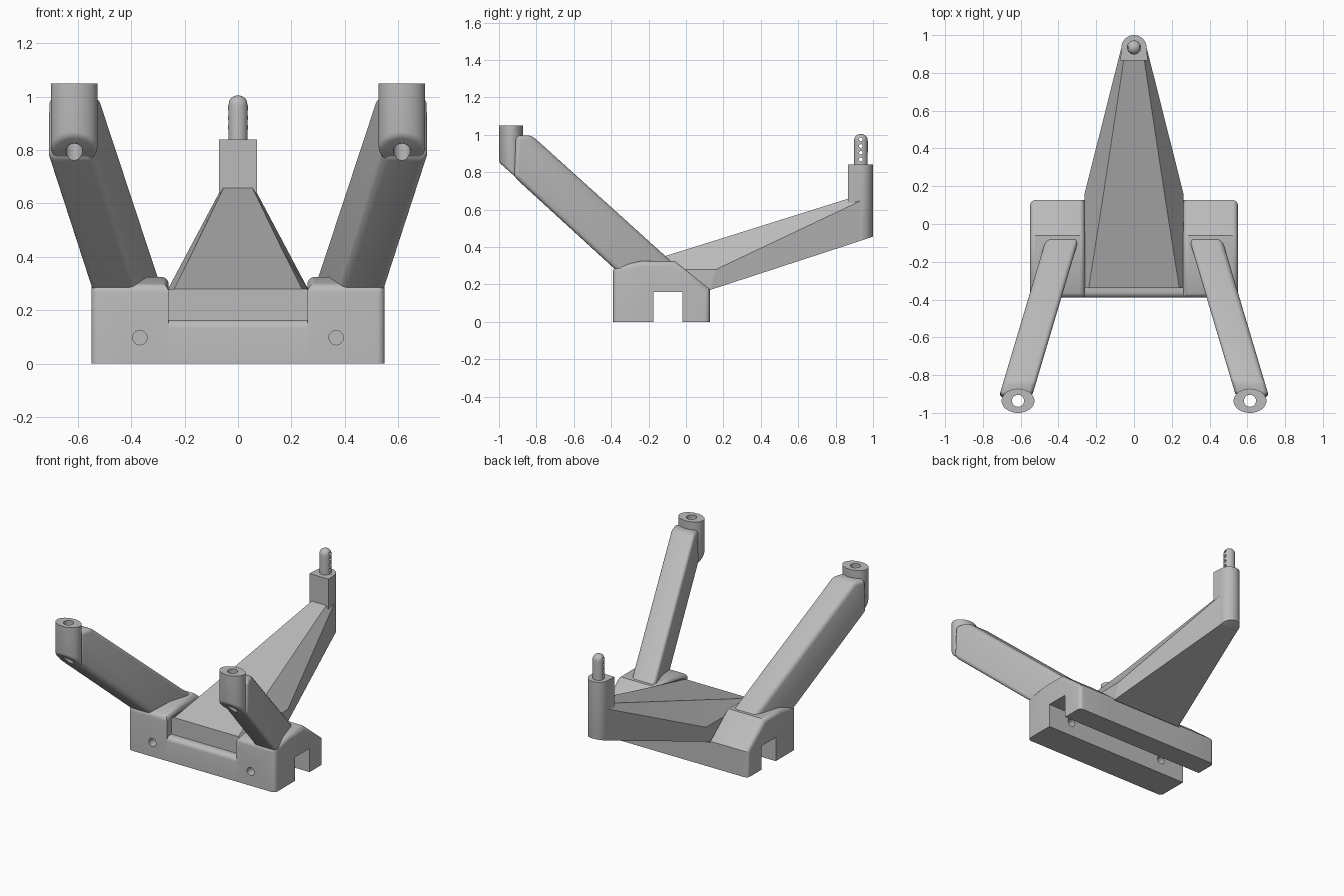
import bpy, bmesh, math
from mathutils import Vector

if "Cube" in bpy.data.objects:
    bpy.data.objects.remove(bpy.data.objects["Cube"])

grey = bpy.data.materials.new("plain grey")
grey.use_nodes = True
grey.diffuse_color = (0.5, 0.5, 0.5, 1)
grey.node_tree.nodes["Principled BSDF"].inputs["Base Color"].default_value = (0.5, 0.5, 0.5, 1)


def finish(name, bm, smooth=35):
    bmesh.ops.recalc_face_normals(bm, faces=bm.faces)
    mesh = bpy.data.meshes.new(name)
    bm.to_mesh(mesh)
    bm.free()
    obj = bpy.data.objects.new(name, mesh)
    bpy.context.collection.objects.link(obj)
    mesh.materials.append(grey)
    activate(obj)
    bpy.ops.object.shade_smooth_by_angle(angle=math.radians(smooth))
    return obj


def activate(obj):
    bpy.ops.object.select_all(action='DESELECT')
    obj.select_set(True)
    bpy.context.view_layer.objects.active = obj


def prism(outline, offset):
    """Solid swept from an outline of 3D points along an offset."""
    bm = bmesh.new()
    face = bm.faces.new([bm.verts.new(p) for p in outline])
    ext = bmesh.ops.extrude_face_region(bm, geom=[face], use_keep_orig=True)
    bmesh.ops.translate(bm, vec=offset,
                        verts=[v for v in ext["geom"] if isinstance(v, bmesh.types.BMVert)])
    return bm


def side_prism(profile, x0, x1):
    return prism([(x0, y, z) for y, z in profile], (x1 - x0, 0, 0))


def round_edges(bm, rule, radius, segments=5):
    bmesh.ops.recalc_face_normals(bm, faces=bm.faces)
    edges = [e for e in bm.edges if rule(*(v.co for v in e.verts))]
    bmesh.ops.bevel(bm, geom=edges, offset=radius, segments=segments,
                    profile=0.5, affect='EDGES', clamp_overlap=True)


def drill(obj, start, end, radius):
    start, end = Vector(start), Vector(end)
    axis = end - start
    bpy.ops.mesh.primitive_cylinder_add(vertices=24, radius=radius, depth=axis.length,
                                        location=(start + end) / 2,
                                        rotation=axis.to_track_quat('Z', 'Y').to_euler())
    cutter = bpy.context.object
    cutter.hide_render = True
    cutter.data.materials.append(grey)
    activate(obj)
    mod = obj.modifiers.new("hole", 'BOOLEAN')
    mod.operation, mod.solver, mod.object = 'DIFFERENCE', 'EXACT', cutter
    bpy.ops.object.modifier_apply(modifier=mod.name)
    bpy.data.objects.remove(cutter)
    bpy.ops.object.shade_smooth_by_angle(angle=math.radians(35))


def mirror(obj):
    obj.modifiers.new("mirror", 'MIRROR')


# Raised base pads, notched underneath by the slot
pad = side_prism([(-0.39, 0), (-0.39, 0.295), (-0.24, 0.325), (-0.06, 0.325), (0.127, 0.175),
                  (0.127, 0), (-0.02, 0), (-0.02, 0.16), (-0.175, 0.16), (-0.175, 0)], 0.26, 0.55)
round_edges(pad, lambda a, b: (min(a.z, b.z) > 0.17 and abs(a.x - b.x) < 0.01)
            or (min(a.z, b.z) > 0.17 and min(a.y, b.y) < -0.3)
            or (abs(a.z - b.z) > 0.1 and min(a.x, b.x) > 0.5 and abs(a.y + 0.1) > 0.2), 0.028)
base_pads = finish("base_pads", pad)
drill(base_pads, (0.368, -0.5, 0.097), (0.368, -0.1, 0.097), 0.027)
mirror(base_pads)

# Low bars joining the pads on either side of the slot
for name, y0, y1 in (("front_bar", -0.39, -0.175), ("back_bar", -0.02, 0.127)):
    bar = side_prism([(y0, 0), (y1, 0), (y1, 0.163), (y0, 0.163)], -0.265, 0.265)
    if name == "front_bar":
        round_edges(bar, lambda a, b: a.z > 0.1 and b.z > 0.1 and a.y < -0.3 and b.y < -0.3, 0.03)
    finish(name, bar)

# Tapering back arm: bottom, side and top edge at three stations
stations = [
    [(0.262, -0.34, 0.16), (0.262, -0.34, 0.278), (0.24, -0.34, 0.28)],
    [(0.262, 0.127, 0.17), (0.262, 0.16, 0.28), (0.166, 0.13, 0.427)],
    [(0.068, 0.93, 0.432), (0.068, 0.93, 0.645), (0.045, 0.93, 0.678)],
]
arm = bmesh.new()
rings = []
for half in stations:
    points = half + [(-x, y, z) for x, y, z in reversed(half)]
    rings.append([arm.verts.new(p) for p in points])
for a, b in zip(rings, rings[1:]):
    for i in range(6):
        j = (i + 1) % 6
        arm.faces.new((a[i], a[j], b[j], b[i]))
arm.faces.new(rings[0])
arm.faces.new(rings[-1])
finish("back_arm", arm, 8)

# Upright post with a rounded back and a sloping, softened foot
arc = [(0.067 * math.cos(math.pi * i / 20), 0.933 + 0.067 * math.sin(math.pi * i / 20))
       for i in range(21)]
outline = [(0.072, 0.866)] + arc + [(-0.072, 0.866)]
post = prism([(x, y, 0) for x, y in outline], (0, 0, 0.84))
for v in post.verts:
    if v.co.z < 0.1:
        v.co.z = 0.17 + 0.327 * (v.co.y - 0.127)
round_edges(post, lambda a, b: max(a.z, b.z) < 0.5 and min(a.y, b.y) > 0.9, 0.025, 3)
finish("back_post", post)

# Domed pin with a row of cross holes
pin = bmesh.new()
bmesh.ops.create_uvsphere(pin, u_segments=32, v_segments=16, radius=0.037)
for v in pin.verts:
    v.co.z = 0.968 + v.co.z if v.co.z > -0.001 else 0.8
    v.co.y += 0.935
pin_obj = finish("post_pin", pin)
for i in range(4):
    z = 0.868 + 0.036 * i
    drill(pin_obj, (-0.1, 0.935, z), (0.1, 0.935, z), 0.01)

# Front legs: rounded bars leaning forwards and outwards
leg = side_prism([(-0.02, 0.27), (-0.825, 0.997), (-0.91, 0.997), (-0.92, 0.776),
                  (-0.34, 0.245), (-0.3, 0.21), (-0.06, 0.21)], -0.087, 0.087)
round_edges(leg, lambda a, b: min(a.z, b.z) > 0.205, 0.04)
for v in leg.verts:
    v.co.x += 0.40 - 0.298 * (v.co.y + 0.15)
front_legs = finish("front_legs", leg)

# Oval sockets on the leg ends, cut off along the underside slope
steps = 48
oval = [(0.614 + 0.087 * math.cos(math.tau * i / steps),
         -0.936 + 0.064 * math.sin(math.tau * i / steps), 0) for i in range(steps)]
socket = prism(oval, (0, 0, 1.05))
for v in socket.verts:
    if v.co.z < 0.1:
        v.co.z = 0.835 - 0.9 * (v.co.y + 0.98)
round_edges(socket, lambda a, b: max(a.z, b.z) < 0.95, 0.015, 3)
leg_sockets = finish("leg_sockets", socket)

for obj in (front_legs, leg_sockets):
    drill(obj, (0.614, -0.936, 0.6), (0.614, -0.936, 1.2), 0.032)
    mirror(obj)
